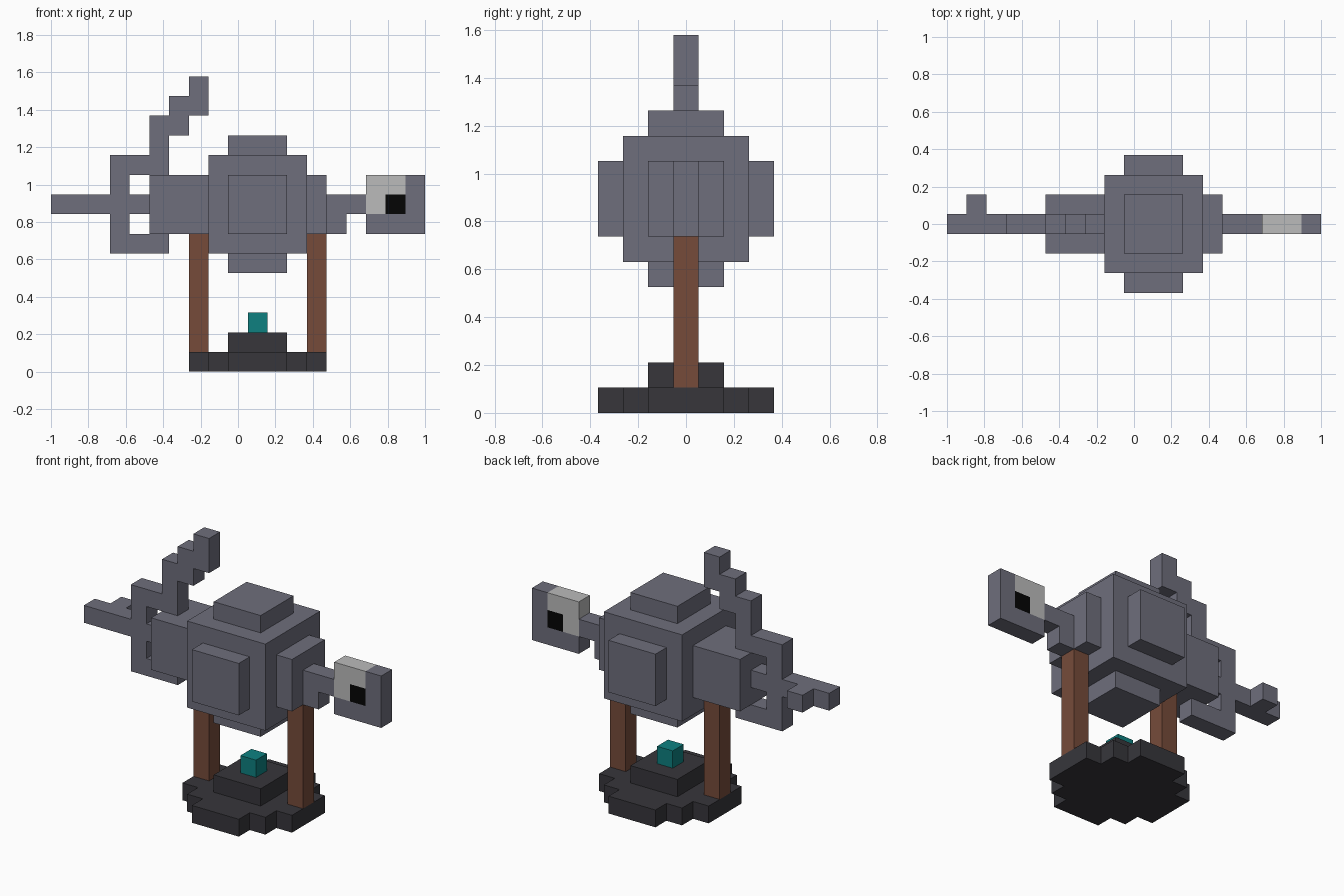
import bpy
import bmesh
from mathutils import Matrix, Vector

cube = bpy.data.objects.get("Cube")
if cube:
    bpy.data.objects.remove(cube, do_unlink=True)

U = 2 / 19  # one block; the model is 19 blocks long


def material(name, rgb):
    """Flat material from 0-255 sRGB values."""
    lin = [c / 255 / 12.92 if c <= 10 else ((c / 255 + 0.055) / 1.055) ** 2.4 for c in rgb]
    m = bpy.data.materials.new(name)
    m.use_nodes = True
    m.diffuse_color = (*lin, 1)
    bsdf = next(n for n in m.node_tree.nodes if n.type == 'BSDF_PRINCIPLED')
    bsdf.inputs["Base Color"].default_value = (*lin, 1)
    bsdf.inputs["Roughness"].default_value = 0.9
    return m


STONE = material("blue grey stone", (110, 110, 124))
WOOD = material("brown wood", (118, 75, 58))
DARK = material("charcoal", (55, 54, 59))
TEAL = material("teal", (14, 128, 128))
PALE = material("pale grey", (187, 187, 187))
BLACK = material("black", (5, 5, 5))


def part(name, mat, *boxes):
    """One object from boxes (x0, x1, y0, y1, z0, z1), in blocks; x starts at the tail tip."""
    bm = bmesh.new()
    for x0, x1, y0, y1, z0, z1 in boxes:
        centre = Vector(((x0 + x1) / 2 - 9.5, (y0 + y1) / 2, (z0 + z1) / 2)) * U
        size = Vector((x1 - x0, y1 - y0, z1 - z0)) * U
        bmesh.ops.create_cube(bm, size=1, matrix=Matrix.Translation(centre) @ Matrix.Diagonal((*size, 1)))
    mesh = bpy.data.meshes.new(name)
    bm.to_mesh(mesh)
    bm.free()
    mesh.materials.append(mat)
    obj = bpy.data.objects.new(name, mesh)
    bpy.context.collection.objects.link(obj)
    return obj


def slab(x0, x1, z0, z1):
    """Box one block thick on the centre line."""
    return (x0, x1, -0.5, 0.5, z0, z1)


# Stepped round base
part("base", DARK,
     (8, 13, -2.5, 2.5, 0, 1),
     (7, 8, -1.5, 1.5, 0, 1), (13, 14, -1.5, 1.5, 0, 1),
     (9, 12, -3.5, -2.5, 0, 1), (9, 12, 2.5, 3.5, 0, 1))
part("base_step", DARK, (9, 12, -1.5, 1.5, 1, 2))
part("base_gem", TEAL, slab(10, 11, 2, 3))

# Posts
for side, x in (("right", 7), ("left", 13)):
    part(f"{side}_post", WOOD, slab(x, x + 1, 1, 7))

# Rounded body: core with a raised plate on each side
part("body_core", STONE, (8, 13, -2.5, 2.5, 6, 11))
part("body_top_plate", STONE, (9, 12, -1.5, 1.5, 11, 12))
part("body_bottom_plate", STONE, (9, 12, -1.5, 1.5, 5, 6))
part("body_front_plate", STONE, (9, 12, -3.5, -2.5, 7, 10))
part("body_back_plate", STONE, (9, 12, 2.5, 3.5, 7, 10))
part("body_left_plate", STONE, (13, 14, -1.5, 1.5, 7, 10))
part("body_right_block", STONE, (5, 8, -1.5, 1.5, 7, 10))

# Neck and head with an eye on both sides
part("neck", STONE, slab(14, 16, 8, 9), slab(14, 15, 7, 8))
part("head", STONE, slab(16, 18, 7, 8), slab(18, 19, 7, 10))
part("eye_white", PALE, slab(16, 18, 9, 10), slab(16, 17, 8, 9))
part("pupil", BLACK, slab(17, 18, 8, 9))

# Tail rod, fork and stepped arm
part("tail_rod", STONE, slab(0, 3, 8, 9), slab(4, 5, 8, 9))
part("tail_stub", STONE, (1, 2, 0.5, 1.5, 8, 9))
part("tail_fork", STONE, slab(3, 4, 6, 11), slab(4, 6, 6, 7), slab(4, 6, 10, 11))
part("tail_arm", STONE, slab(5, 6, 11, 13), slab(6, 7, 12, 14), slab(7, 8, 13, 15))
